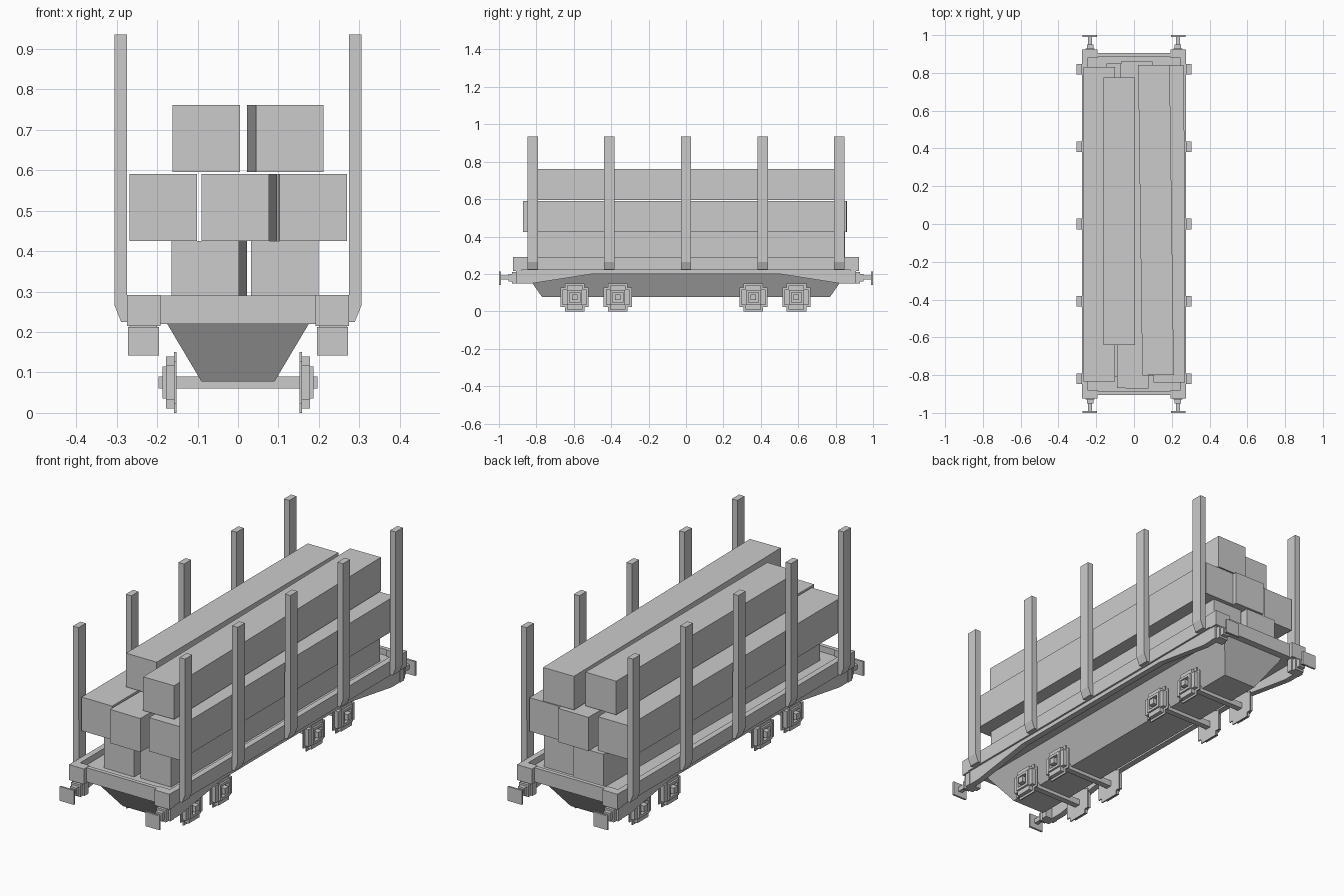
import bpy, bmesh, math
from mathutils import Vector

if "Cube" in bpy.data.objects:
    bpy.data.objects.remove(bpy.data.objects["Cube"])

grey = bpy.data.materials.new("plain grey")
grey.diffuse_color = (0.6, 0.6, 0.6, 1)
grey.use_nodes = True
grey.node_tree.nodes["Principled BSDF"].inputs["Base Color"].default_value = grey.diffuse_color


def finish(name, bm):
    bmesh.ops.recalc_face_normals(bm, faces=bm.faces)
    me = bpy.data.meshes.new(name)
    bm.to_mesh(me)
    bm.free()
    me.materials.append(grey)
    ob = bpy.data.objects.new(name, me)
    bpy.context.collection.objects.link(ob)
    return ob


def box(name, x, y, z):
    """Box from (min, max) ranges on each axis."""
    bm = bmesh.new()
    bmesh.ops.create_cube(bm, size=1)
    for v in bm.verts:
        v.co = Vector([r[0] + (r[1] - r[0]) * (c + 0.5)
                       for r, c in zip((x, y, z), v.co)])
    return finish(name, bm)


def span(s, a, b):
    """Range a..b mirrored to the side s."""
    return tuple(sorted((s * a, s * b)))


def prism(name, pts, axis, a, b):
    """Extrude a profile along x (points are y, z) or y (points are x, z)."""
    bm = bmesh.new()
    place = (lambda p, q: (q, p[0], p[1])) if axis == 'x' else (lambda p, q: (p[0], q, p[1]))
    face = bm.faces.new([bm.verts.new(place(p, a)) for p in pts])
    ext = bmesh.ops.extrude_face_region(bm, geom=[face])
    offset = Vector(place((0, 0), b - a))
    for g in ext['geom']:
        if isinstance(g, bmesh.types.BMVert):
            g.co += offset
    return finish(name, bm)


def cross(cy, cz, h, n):
    """Square outline of half size h with notched corners starting at n."""
    q = [(h, -n), (h, n), (n, n), (n, h), (-n, h), (-n, n),
         (-h, n), (-h, -n), (-n, -n), (-n, -h), (n, -h), (n, -n)]
    return [(cy + a, cz + b) for a, b in q]


# Deck with raised rim
box("floor", (-0.25, 0.25), (-0.89, 0.89), (0.22, 0.26))
for s in (-1, 1):
    box("side_rim", span(s, 0.245, 0.274), (-0.905, 0.905), (0.22, 0.29))
    box("end_rim", (-0.245, 0.245), span(s, 0.885, 0.905), (0.22, 0.29))
    # Side sill, shallower in the middle
    sill = [(-0.905, 0.22), (-0.905, 0.15), (-0.82, 0.15), (-0.5, 0.2),
            (0.5, 0.2), (0.82, 0.15), (0.905, 0.15), (0.905, 0.22)]
    prism("side_sill", sill, 'x', s * 0.235, s * 0.265)

# Tapered underbody
under = box("underbody", (-1, 1), (-1, 1), (0.077, 0.22))
for v in under.data.vertices:
    top = v.co.z > 0.1
    v.co.x *= 0.175 if top else 0.09
    v.co.y *= 0.87 if top else 0.77

# Corner blocks and buffers
for sx in (-1, 1):
    for sy in (-1, 1):
        box("corner_block", span(sx, 0.192, 0.274), span(sy, 0.88, 0.925), (0.215, 0.291))
        box("corner_foot", span(sx, 0.2, 0.268), span(sy, 0.88, 0.91), (0.15, 0.215))
        box("buffer_base", span(sx, 0.208, 0.258), span(sy, 0.9, 0.93), (0.15, 0.21))
        box("buffer_sleeve", span(sx, 0.215, 0.25), span(sy, 0.93, 0.95), (0.16, 0.2))
        box("buffer_shaft", span(sx, 0.222, 0.243), span(sy, 0.945, 0.992), (0.169, 0.191))
        box("buffer_plate", span(sx, 0.195, 0.272), span(sy, 0.99, 1.0), (0.142, 0.212))

# Upright stakes with a chamfered foot
for s in (-1, 1):
    for i in range(-2, 3):
        y = i * 0.41
        foot = [(s * 0.274, 0.225), (s * 0.289, 0.225), (s * 0.305, 0.265),
                (s * 0.305, 0.936), (s * 0.275, 0.936)]
        prism("stake", foot, 'y', y - 0.028, y + 0.028)

# Wheelsets: axle, notched wheels with recessed hubs, thin flanges
for cy in (-0.595, -0.365, 0.36, 0.59):
    cz = 0.075
    box("axle", (-0.196, 0.196), (cy - 0.015, cy + 0.015), (cz - 0.015, cz + 0.015))
    for s in (-1, 1):
        prism("wheel_flange", cross(cy, cz, 0.075, 0.053), 'x', s * 0.152, s * 0.158)
        wheel = prism("wheel", cross(cy, cz, 0.064, 0.042), 'x', s * 0.158, s * 0.178)
        hole = box("hub_cutter", span(s, 0.17, 0.2),
                   (cy - 0.027, cy + 0.027), (cz - 0.027, cz + 0.027))
        hole.hide_render = True
        hole.hide_viewport = True
        # Square raised hub around the axle end
        hub = box("hub", span(s, 0.176, 0.187),
                  (cy - 0.04, cy + 0.04), (cz - 0.04, cz + 0.04))
        for ob in (wheel, hub):
            cut = ob.modifiers.new("recess", 'BOOLEAN')
            cut.operation = 'DIFFERENCE'
            cut.solver = 'EXACT'
            cut.object = hole

# Timber load: x at front, x at back, y front, y back, z bottom (left edges)
W = 0.167
timbers = [
    (-0.165, -0.145, -0.81, 0.85, 0.259), (0.032, 0.032, -0.805, 0.82, 0.259),
    (-0.268, -0.268, -0.835, 0.83, 0.425), (-0.09, -0.07, -0.87, 0.86, 0.425),
    (0.103, 0.098, -0.84, 0.84, 0.425),
    (-0.162, -0.162, -0.64, 0.775, 0.595), (0.044, 0.022, -0.8, 0.842, 0.595)]
for xf, xb, yf, yb, z in timbers:
    t = box("timber", (0, W), (yf, yb), (z, z + 0.166))
    turn = (xb - xf) / (yb - yf)
    for v in t.data.vertices:
        # slight turn about the upright axis
        y, x = v.co.y, v.co.x
        v.co.x = x + xf + turn * (y - yf)
        v.co.y = y - turn * (x - W / 2)
